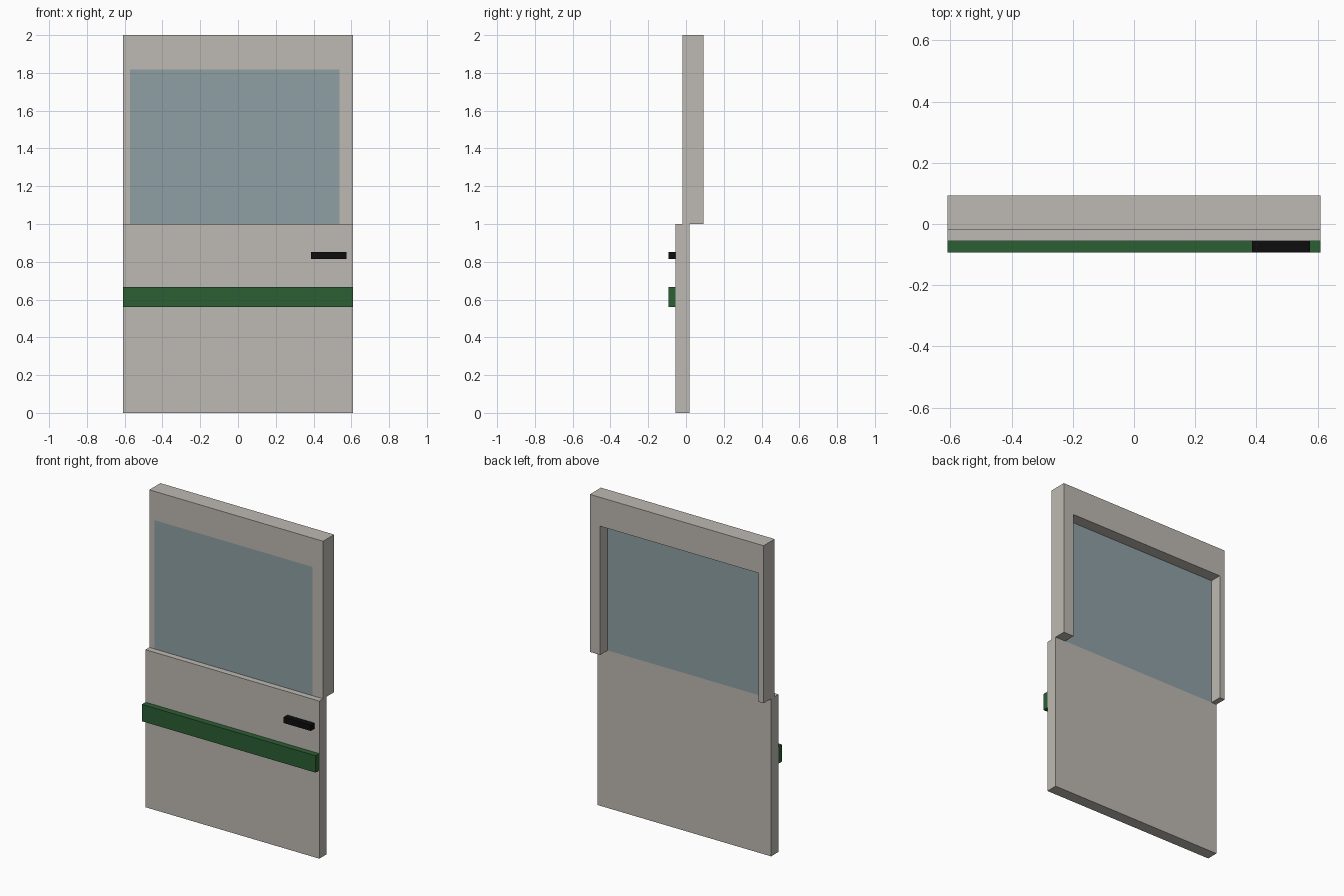
import bpy, bmesh

if "Cube" in bpy.data.objects:
    bpy.data.objects.remove(bpy.data.objects["Cube"])


def material(name, rgb):
    """Flat colour given as sRGB 0-255, stored as linear."""
    lin = [((c / 255 + 0.055) / 1.055) ** 2.4 if c > 10 else c / 255 / 12.92 for c in rgb]
    m = bpy.data.materials.new(name)
    m.diffuse_color = (*lin, 1)
    m.use_nodes = True
    m.node_tree.nodes["Principled BSDF"].inputs["Base Color"].default_value = m.diffuse_color
    return m


def slab(name, outline, y0, y1, mat):
    """Extrude an (x, z) outline from y0 back to y1."""
    bm = bmesh.new()
    face = bm.faces.new([bm.verts.new((x, y0, z)) for x, z in outline])
    ext = bmesh.ops.extrude_face_region(bm, geom=[face])
    for v in ext["geom"]:
        if isinstance(v, bmesh.types.BMVert):
            v.co.y = y1
    bmesh.ops.recalc_face_normals(bm, faces=bm.faces)
    me = bpy.data.meshes.new(name)
    bm.to_mesh(me)
    bm.free()
    me.materials.append(mat)
    ob = bpy.data.objects.new(name, me)
    bpy.context.collection.objects.link(ob)
    return ob


def rect(x0, x1, z0, z1):
    return [(x0, z0), (x1, z0), (x1, z1), (x0, z1)]


body = material("warm grey", (190, 186, 179))
glass = material("blue grey glass", (142, 160, 164))
green = material("dark green", (44, 94, 52))
black = material("black", (13, 13, 13))

W = 0.61                          # half width of the door
GL, GR, GT = -0.573, 0.537, 1.817  # glass left, right, top

# Lower door panel
slab("lower_panel", rect(-W, W, 0, 1), -0.056, 0.018, body)

# Window frame, open at the bottom
slab("window_frame",
     [(-W, 1), (-W, 2), (W, 2), (W, 1), (GR, 1), (GR, GT), (GL, GT), (GL, 1)],
     -0.018, 0.093, body)

# Window pane, flush with the frame front and the panel back
slab("window_pane", rect(GL, GR, 1, GT), -0.018, 0.018, glass)

# Trim strip and handle on the outside
slab("trim_strip", rect(-W, W, 0.56, 0.667), -0.093, -0.056, green)
slab("handle", rect(0.386, 0.575, 0.815, 0.852), -0.093, -0.056, black)
